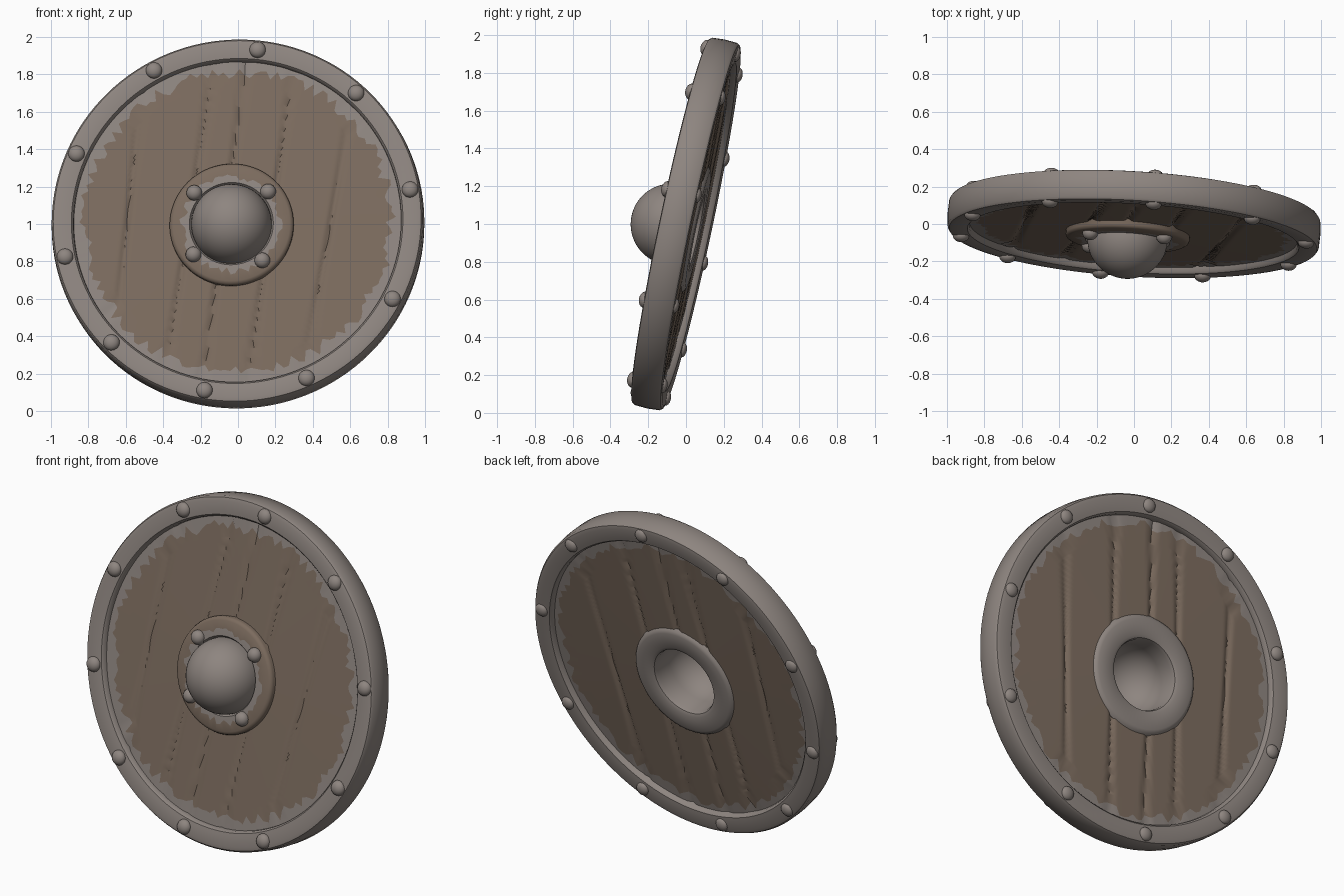
import bpy, bmesh, math, random
from mathutils import Matrix, Vector

if "Cube" in bpy.data.objects:
    bpy.data.objects.remove(bpy.data.objects["Cube"])

random.seed(4)

# Shield frame: local x right, local y up, local z out of the tilted front face
n = Vector((-0.06, -1, 0.212)).normalized()
ax = Vector((0, 0, 1)).cross(n).normalized()
ay = n.cross(ax)
FRAME = Matrix((ax, ay, n)).transposed().to_4x4()
FRAME.translation = (0, 0, 1)


def material(name, rgb):
    m = bpy.data.materials.new(name)
    m.diffuse_color = (*rgb, 1)
    m.use_nodes = True
    m.node_tree.nodes["Principled BSDF"].inputs["Base Color"].default_value = m.diffuse_color
    return m


IRON = material("iron", (0.27, 0.235, 0.215))
WOOD = material("wood", (0.20, 0.148, 0.112))


def finish(bm, name, angle=40):
    bmesh.ops.remove_doubles(bm, verts=bm.verts, dist=1e-5)
    me = bpy.data.meshes.new(name)
    bm.to_mesh(me)
    bm.free()
    me.materials.append(IRON)
    me.materials.append(WOOD)
    ob = bpy.data.objects.new(name, me)
    bpy.context.collection.objects.link(ob)
    ob.matrix_world = FRAME
    bpy.ops.object.select_all(action='DESELECT')
    ob.select_set(True)
    bpy.context.view_layer.objects.active = ob
    bpy.ops.object.shade_smooth_by_angle(angle=math.radians(angle))
    return ob


def lathe(name, profile, segs, wood=(), jag=None, closed=False, centre=(0, 0), height=None):
    """Spin (radius, depth) points; wood = ring spans in brown, jag = {ring: ragged amount}."""
    bm = bmesh.new()
    rings = []
    for i, (r, d) in enumerate(profile):
        ring = []
        for j in range(segs):
            a = 2 * math.pi * j / segs
            rr = r + random.uniform(-1, 1) * (jag or {}).get(i, 0)
            x, y = rr * math.cos(a) + centre[0], rr * math.sin(a) + centre[1]
            ring.append(bm.verts.new((x, y, d + (height(x, y) if height else 0))))
        rings.append(ring)
    count = len(rings)
    for i in range(count if closed else count - 1):
        a, b = rings[i], rings[(i + 1) % count]
        for j in range(segs):
            k = (j + 1) % segs
            f = bm.faces.new((a[j], b[j], b[k], a[k]))
            f.material_index = int(i in wood)
    return finish(bm, name)


# Iron rim with a rounded inner lip on both faces
rim = [(0.875, 0.03), (0.878, 0.066), (0.888, 0.078), (0.905, 0.080), (0.965, 0.084),
       (0.985, 0.079), (0.994, 0.066), (0.998, 0.0), (0.994, -0.066), (0.985, -0.079),
       (0.965, -0.084), (0.905, -0.080), (0.888, -0.078), (0.878, -0.066), (0.875, -0.03)]
lathe("rim", rim, 128, closed=True)

# Plank seams: (x at mid height, slant)
SEAMS = [(-0.59, 0.09), (-0.26, 0.14), (-0.07, 0.12), (0.18, 0.13), (0.50, 0.16)]


def seam_depth(x, y):
    d = 0
    for x0, slant in SEAMS:
        d = max(d, 0.014 * math.exp(-((x - x0 - slant * y) / 0.014) ** 2))
    return d


# Planked wooden faces, ragged iron-grey fringe around the edge
def boards(name, side, edge, ragged):
    radii = [0.28 + 0.012 * i for i in range(41)] + [edge, 0.89]
    prof = [(r, side * (0.056 - 0.012 * r)) for r in radii]
    last = len(radii) - 1
    wood, jag = range(last - 1), {last - 1: ragged}
    if side < 0:
        prof.reverse()
        wood, jag = range(1, last), {1: ragged}
    lathe(name, prof, 180, wood, jag, height=lambda x, y: -side * seam_depth(x, y))


boards("front_boards", 1, 0.82, 0.034)
boards("back_boards", -1, 0.835, 0.03)

# Hollow domed boss with flange in front and ring behind
C = (-0.03, -0.018)
steps = [i * math.pi / 2 / 14 for i in range(15)]
dome = [(0.215 * math.sin(t), 0.078 + 0.215 * math.cos(t)) for t in steps]
flange = [(0.225, 0.094), (0.262, 0.094), (0.312, 0.090), (0.326, 0.083), (0.332, 0.070),
          (0.332, 0.0), (0.345, -0.045), (0.332, -0.062), (0.315, -0.069),
          (0.225, -0.069), (0.207, -0.060), (0.200, -0.04)]
cup = [(0.200 * math.cos(t), 0.06 + 0.205 * math.sin(t)) for t in steps]
k = len(dome)
lathe("boss", dome + flange + cup, 72, wood=range(k + 1, k + 6), jag={k + 1: 0.024}, centre=C)


# Domed rivets
def rivet(name, x, y, z, r, flat):
    bm = bmesh.new()
    bmesh.ops.create_uvsphere(bm, u_segments=18, v_segments=12, radius=r,
                              matrix=Matrix.Translation((x, y, z)) @ Matrix.Diagonal((1, 1, flat, 1)))
    finish(bm, name, 60)


for i, deg in enumerate([84, 48, 10.5, -27, -66, -100, -135, -168, -203, -241]):
    a = math.radians(deg)
    x, y = 0.94 * math.cos(a), 0.94 * math.sin(a)
    rivet(f"front_rim_rivet_{i}", x, y, 0.080, 0.044, 0.75)
    rivet(f"back_rim_rivet_{i}", x, y, -0.080, 0.040, 0.6)

for i, deg in enumerate([42, 140, 220, 310]):
    a = math.radians(deg)
    rivet(f"boss_rivet_{i}", C[0] + 0.262 * math.cos(a), C[1] + 0.262 * math.sin(a), 0.095, 0.042, 0.9)
